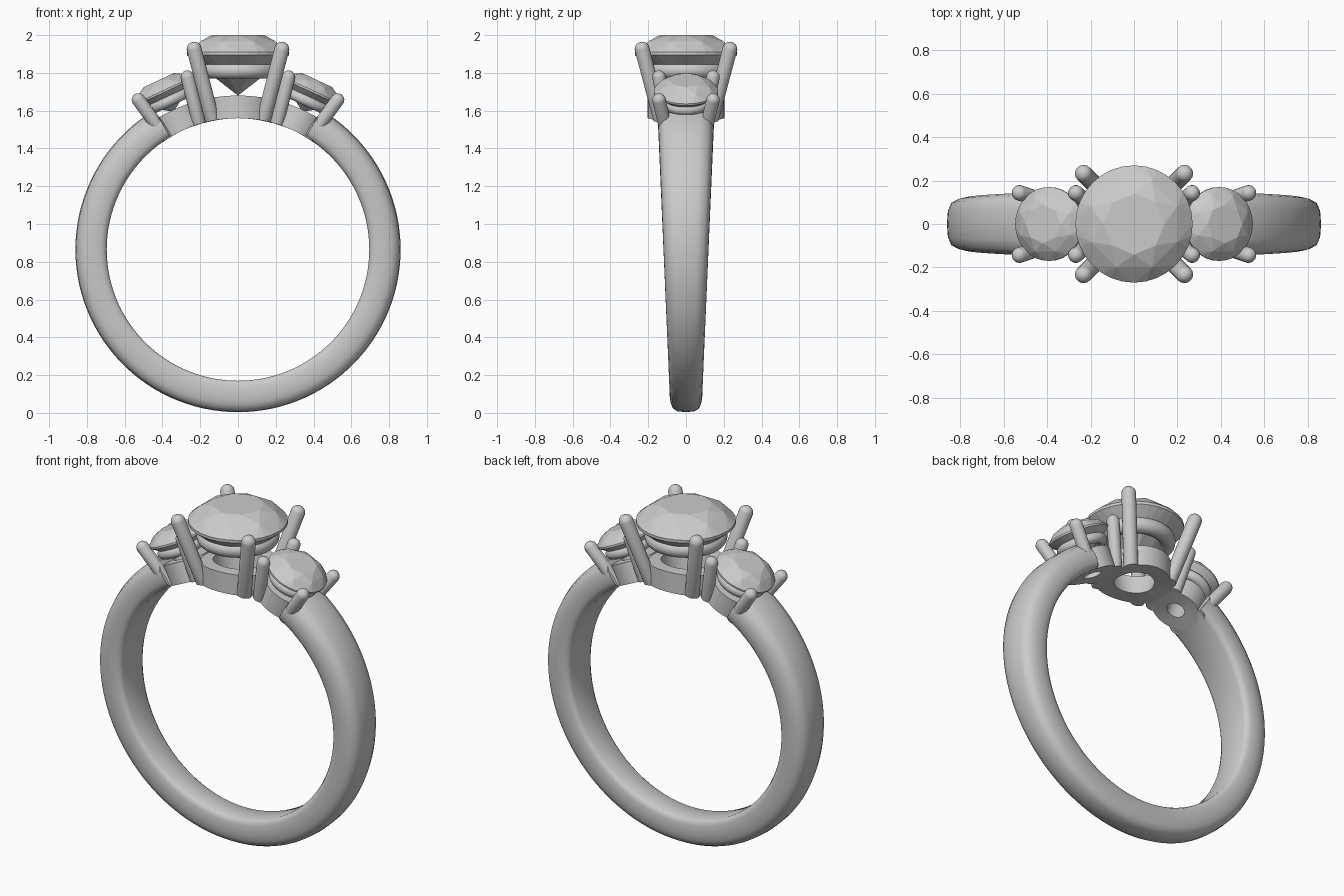
import bpy, bmesh
from math import sin, cos, pi, radians, sqrt
from mathutils import Matrix, Vector

if "Cube" in bpy.data.objects:
    bpy.data.objects.remove(bpy.data.objects["Cube"])

CZ, R_IN = 0.865, 0.695          # finger hole centre height and radius


def finish(bm, name, angle=35, matrix=None, smooth=True):
    if matrix:
        bm.transform(matrix)
    bmesh.ops.recalc_face_normals(bm, faces=bm.faces)
    me = bpy.data.meshes.new(name)
    bm.to_mesh(me)
    bm.free()
    ob = bpy.data.objects.new(name, me)
    bpy.context.collection.objects.link(ob)
    if smooth:
        bpy.ops.object.select_all(action='DESELECT')
        ob.select_set(True)
        bpy.context.view_layer.objects.active = ob
        bpy.ops.object.shade_smooth_by_angle(angle=radians(angle))
    return ob


def bridge(bm, a, b):
    n = len(a)
    for i in range(n):
        bm.faces.new((a[i], a[(i + 1) % n], b[(i + 1) % n], b[i]))


# Shank: domed section swept round the finger, widening towards the top
def make_shank():
    half = [(0.5, 0.857), (0.8, 0.842), (0.93, 0.815), (0.99, 0.785), (1, 0.755),
            (0.97, 0.725), (0.9, 0.704), (0.75, 0.695)]
    prof = [(0, 0.861)] + half + [(-y, r) for y, r in reversed(half)]
    bm = bmesh.new()
    start, steps = radians(31), 96
    rings = []
    for i in range(steps + 1):
        a = start + (2 * pi - 2 * start) * i / steps
        ring = []
        for y, r in prof:
            z = CZ + r * cos(a)
            w = 0.083 + 0.042 * (CZ + 0.78 * cos(a))
            ring.append(bm.verts.new((r * sin(a), y * w, z)))
        rings.append(ring)
    for a, b in zip(rings, rings[1:]):
        bridge(bm, a, b)
    bm.faces.new(rings[0])
    bm.faces.new(rings[-1])
    finish(bm, "shank", 50)


# Collar: tube whose top and bottom follow the curve of the ring
def make_collar(name, m, r_out, r_bot, r_top):
    bm = bmesh.new()
    n = 48
    loops = []
    for r, arc in ((r_out, R_IN), (r_out, 0.815), (r_top, 0.815), (r_bot, R_IN)):
        loops.append([bm.verts.new((r * cos(2 * pi * i / n), r * sin(2 * pi * i / n),
                                    sqrt(arc ** 2 - (r * cos(2 * pi * i / n)) ** 2)))
                      for i in range(n)])
    for k in range(4):
        bridge(bm, loops[k], loops[(k + 1) % 4])
    finish(bm, name, 35, m)


# Gallery rail: round ring under the stone
def make_rail(name, m, radius, thick, z):
    bm = bmesh.new()
    n, k = 48, 14
    loops = []
    for j in range(k):
        t = 2 * pi * j / k
        r = radius + thick * cos(t)
        loops.append([bm.verts.new((r * cos(2 * pi * i / n), r * sin(2 * pi * i / n),
                                    z + thick * sin(t))) for i in range(n)])
    for j in range(k):
        bridge(bm, loops[j], loops[(j + 1) % k])
    finish(bm, name, 60, m)


# Prong: leaning rod with a round tip and a foot trimmed to the finger hole
def make_prong(name, m, foot, tip, rad):
    foot, tip = Vector(foot), Vector(tip)
    axis = tip - foot
    bm = bmesh.new()
    bmesh.ops.create_uvsphere(bm, u_segments=20, v_segments=11, radius=rad)
    low = [v for v in bm.verts if v.co.z < 0]
    for v in bm.verts:
        if v.co.z > 0:
            v.co.z += axis.length
    bm.transform(Matrix.Translation(foot) @ axis.to_track_quat('Z', 'Y').to_matrix().to_4x4())
    for v in low:
        v.co.z = sqrt(R_IN ** 2 - v.co.x ** 2)
    finish(bm, name, 40, m)


# Stone: brilliant cut, the hull of table, crown, girdle, pavilion and culet points
def make_stone(name, m, rad, girdle, crown, depth):
    bm = bmesh.new()
    levels = [(8, 0.52, crown, 0), (8, 0.80, crown * 0.62, 0.5),
              (32, 1.0, 0.0, 0), (32, 1.0, -0.06 * rad, 0),
              (8, 0.42, -0.06 * rad - (depth - 0.06 * rad) * 0.62, 0.5)]
    for n, r, z, off in levels:
        for i in range(n):
            a = 2 * pi * (i + off) / n
            bm.verts.new((rad * r * cos(a), rad * r * sin(a), girdle + z))
    bm.verts.new((0, 0, girdle - depth))
    bmesh.ops.convex_hull(bm, input=bm.verts)
    finish(bm, name, matrix=m, smooth=False)


make_shank()

# Three settings, each standing on a radial axis of the ring
for label, deg in (("left", -25), ("centre", 0), ("right", 25)):
    m = Matrix.Translation((0, 0, CZ)) @ Matrix.Rotation(radians(deg), 4, 'Y')
    if deg == 0:
        make_collar(label + "_collar", m, 0.203, 0.11, 0.135)
        make_rail(label + "_gallery_rail", m, 0.18, 0.045, 0.948)
        make_stone(label + "_stone", m, 0.27, 1.045, 0.09, 0.23)
        foot, fz, tip, tz, rad = 0.136, 0.70, 0.232, 1.06, 0.04
    else:
        make_collar(label + "_collar", m, 0.135, 0.05, 0.07)
        make_rail(label + "_gallery_rail", m, 0.112, 0.03, 0.868)
        make_stone(label + "_stone", m, 0.17, 0.93, 0.06, 0.125)
        foot, fz, tip, tz, rad = 0.095, 0.70, 0.143, 0.94, 0.036
    for sx in (-1, 1):
        for sy in (-1, 1):
            side = ("left" if sx < 0 else "right") + ("_front" if sy < 0 else "_back")
            make_prong(f"{label}_prong_{side}", m, (sx * foot, sy * foot, fz),
                       (sx * tip, sy * tip, tz), rad)
